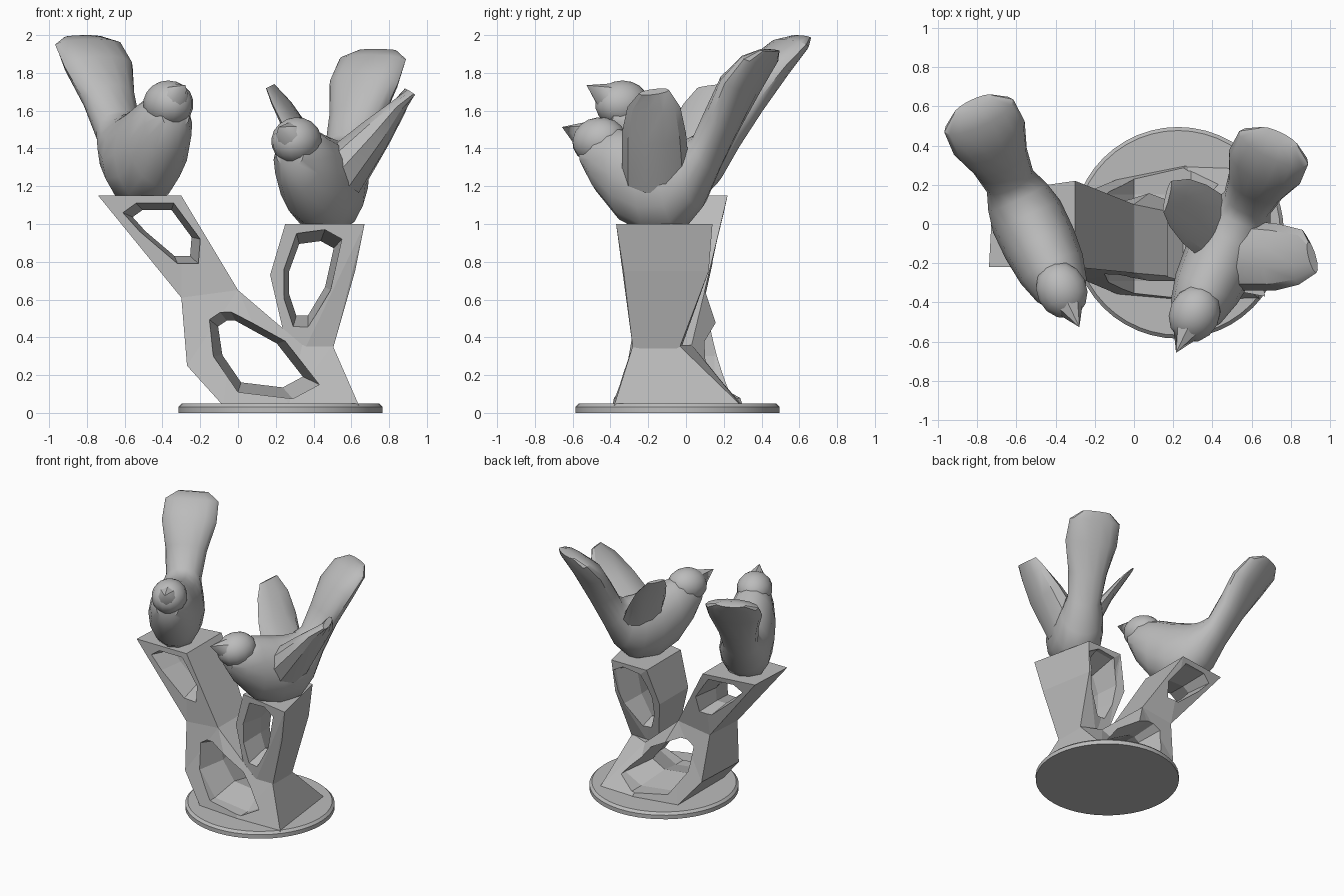
import bpy, bmesh, math
from mathutils import Vector

if "Cube" in bpy.data.objects:
    bpy.data.objects.remove(bpy.data.objects["Cube"])

grey = bpy.data.materials.new("plain grey")
grey.use_nodes = True
grey.diffuse_color = (0.5, 0.5, 0.5, 1)
grey.node_tree.nodes["Principled BSDF"].inputs["Base Color"].default_value = grey.diffuse_color


def finish(name, bm, angle=None):
    bmesh.ops.recalc_face_normals(bm, faces=bm.faces)
    mesh = bpy.data.meshes.new(name)
    bm.to_mesh(mesh)
    bm.free()
    obj = bpy.data.objects.new(name, mesh)
    bpy.context.collection.objects.link(obj)
    mesh.materials.append(grey)
    if angle:
        bpy.ops.object.select_all(action='DESELECT')
        bpy.context.view_layer.objects.active = obj
        obj.select_set(True)
        bpy.ops.object.shade_smooth_by_angle(angle=math.radians(angle))
    return obj


def loft(name, rings, angle=None):
    """Skin a list of closed rings and cap both ends."""
    bm = bmesh.new()
    loops = [[bm.verts.new(p) for p in ring] for ring in rings]
    n = len(loops[0])
    for a, b in zip(loops, loops[1:]):
        for i in range(n):
            j = (i + 1) % n
            bm.faces.new((a[i], a[j], b[j], b[i]))
    caps = [bm.faces.new(loops[0]), bm.faces.new(loops[-1])]
    bmesh.ops.triangulate(bm, faces=caps)
    return finish(name, bm, angle)


def slab(name, points):
    """Profile in x and z, with front depth, back depth and sideways shift of the back."""
    return loft(name, [[(x, f, z) for x, z, f, b, shift in points],
                       [(x + shift, b, z) for x, z, f, b, shift in points]])


def cut_hole(target, name, outline, front, back):
    """Waisted opening: wide on both faces, narrow in the middle."""
    cx = sum(p[0] for p in outline) / len(outline)
    cz = sum(p[1] for p in outline) / len(outline)
    middle = (front + back) / 2
    rings = [[(cx + (x - cx) * s, y, cz + (z - cz) * s) for x, z in outline]
             for y, s in ((-0.7, 1), (front, 1), (middle, 0.76), (back, 1), (0.7, 1))]
    cutter = loft(name, rings)
    cutter.hide_render = True
    cutter.hide_set(True)
    mod = target.modifiers.new("opening", 'BOOLEAN')
    mod.operation = 'DIFFERENCE'
    mod.solver = 'EXACT'
    mod.object = cutter


# Round base
bm = bmesh.new()
bmesh.ops.create_cone(bm, cap_ends=True, segments=48, radius1=0.54, radius2=0.54, depth=0.05)
bmesh.ops.translate(bm, vec=(0.225, -0.045, 0.025), verts=bm.verts)
rim = [e for e in bm.edges if all(v.co.z > 0.04 for v in e.verts)]
bmesh.ops.bevel(bm, geom=rim, offset=0.018, segments=1, affect='EDGES')
finish("base", bm, 30)

# Lower trunk
trunk = slab("trunk", [
    (-0.08, 0.04, -0.36, 0.23, 0), (-0.27, 0.25, -0.28, 0.16, 0.02),
    (-0.30, 0.61, -0.22, 0.10, 0.02), (0.0, 0.65, -0.25, 0.10, 0),
    (0.34, 0.36, -0.28, 0.03, 0), (0.50, 0.36, -0.28, -0.04, 0),
    (0.64, 0.04, -0.38, 0.29, -0.08), (0.27, 0.04, -0.39, 0.30, 0)])
cut_hole(trunk, "lower_hole_cutter", [
    (-0.10, 0.54), (-0.16, 0.50), (-0.13, 0.30), (0.0, 0.11),
    (0.29, 0.075), (0.43, 0.15), (0.25, 0.38), (-0.04, 0.54)], -0.29, 0.15)

# Tall branch leaning to the right
tall = slab("tall_branch", [
    (-0.30, 0.61, -0.22, 0.10, 0.02), (-0.74, 1.15, -0.22, 0.16, 0.02),
    (-0.30, 1.15, -0.22, 0.22, 0), (0.0, 0.65, -0.25, 0.10, 0)])
cut_hole(tall, "upper_hole_cutter", [
    (-0.61, 1.06), (-0.54, 1.11), (-0.34, 1.11), (-0.2, 0.92),
    (-0.21, 0.79), (-0.32, 0.79), (-0.52, 0.96)], -0.22, 0.17)

# Short branch
branch = slab("short_branch", [
    (0.35, 0.33, -0.28, -0.03, 0), (0.24, 0.43, -0.27, 0.0, 0),
    (0.17, 0.73, -0.27, 0.09, 0), (0.25, 1.0, -0.29, 0.14, 0),
    (0.67, 1.0, -0.37, 0.14, -0.11), (0.62, 0.75, -0.33, 0.12, -0.08),
    (0.50, 0.33, -0.28, -0.04, 0)])
cut_hole(branch, "branch_hole_cutter", [
    (0.31, 0.95), (0.46, 0.97), (0.55, 0.92), (0.49, 0.65),
    (0.37, 0.45), (0.29, 0.45), (0.24, 0.60), (0.24, 0.76)], -0.30, 0.10)

# Body sections from chest to tail tip: low point, high point, half width
SECTIONS = [
    ((0.44, 0.36), (0.42, 0.48), 0.08), ((0.38, 0.22), (0.30, 0.55), 0.14),
    ((0.26, 0.05), (0.18, 0.53), 0.175), ((0.10, -0.05), (0.05, 0.48), 0.19),
    ((-0.07, -0.05), (-0.08, 0.44), 0.19), ((-0.20, 0.06), (-0.17, 0.43), 0.165),
    ((-0.32, 0.24), (-0.23, 0.45), 0.13), ((-0.45, 0.43), (-0.33, 0.59), 0.15),
    ((-0.59, 0.63), (-0.45, 0.74), 0.20), ((-0.70, 0.77), (-0.59, 0.83), 0.195),
    ((-0.735, 0.83), (-0.68, 0.85), 0.11)]


def bird(side, origin, heading, pitch):
    forward = Vector((heading[0], heading[1], 0)).normalized()
    across = Vector((-forward.y, forward.x, 0))
    c, s = math.cos(pitch), math.sin(pitch)

    def place(u, v, z):
        p = Vector(origin) + forward * (u * c + z * s) + across * v
        p.z += z * c - u * s
        return p

    rings = []
    for low, high, half in SECTIONS:
        mid = [(a + b) / 2 for a, b in zip(low, high)]
        arm = [(b - a) / 2 for a, b in zip(low, high)]
        turns = [2 * math.pi * i / 14 for i in range(14)]
        rings.append([place(mid[0] + arm[0] * math.sin(t), half * math.cos(t),
                            mid[1] + arm[1] * math.sin(t)) for t in turns])
    loft(side + "_bird_body_and_tail", rings, 40)

    # Head
    bm = bmesh.new()
    bmesh.ops.create_uvsphere(bm, u_segments=14, v_segments=9, radius=1)
    for v in bm.verts:
        v.co = place(0.34 + v.co.x * 0.15, v.co.y * 0.13, 0.485 + v.co.z * 0.125)
    finish(side + "_bird_head", bm, 40)

    # Beak
    bm = bmesh.new()
    tip = bm.verts.new(place(0.55, 0, 0.585))
    ring = [bm.verts.new(place(0.42 - 0.03 * math.sin(t), 0.085 * math.cos(t),
                               0.51 + 0.085 * math.sin(t)))
            for t in (math.pi * i / 4 for i in range(8))]
    for i in range(8):
        bm.faces.new((tip, ring[i], ring[(i + 1) % 8]))
    bm.faces.new(ring)
    finish(side + "_bird_beak", bm, 40)


bird("right", (-0.515, -0.03, 1.15), (0.43, -0.903), 0)
bird("left", (0.48, -0.1, 1.0), (-0.43, -0.903), math.radians(7))


# Raised wings of the left bird: centre, half chord and half thickness per section
def wing(name, sections):
    rings = []
    for centre, chord, thick in sections:
        turns = [2 * math.pi * i / 10 for i in range(10)]
        rings.append([Vector(centre) + Vector(chord) * math.cos(t) + Vector(thick) * math.sin(t)
                      for t in turns])
    loft(name, rings, 30)


wing("left_wing", [
    ((0.54, -0.16, 1.26), (0.02, 0.18, 0), (-0.11, 0, 0.10)),
    ((0.73, -0.17, 1.48), (0.01, 0.17, 0), (-0.07, 0, 0.06)),
    ((0.85, -0.17, 1.62), (0.01, 0.14, 0), (-0.035, 0, 0.03)),
    ((0.91, -0.17, 1.70), (-0.02, 0.08, 0.01), (-0.02, 0, 0.015))])
wing("right_wing", [
    ((0.42, -0.03, 1.30), (0.06, 0.16, 0), (0.06, -0.02, 0.05)),
    ((0.31, 0.05, 1.50), (0.06, 0.15, 0), (0.03, -0.01, 0.02)),
    ((0.23, 0.11, 1.64), (0.05, 0.12, 0), (0.02, -0.01, 0.01)),
    ((0.17, 0.14, 1.73), (0.02, 0.08, 0.01), (0.01, -0.005, 0.005))])
